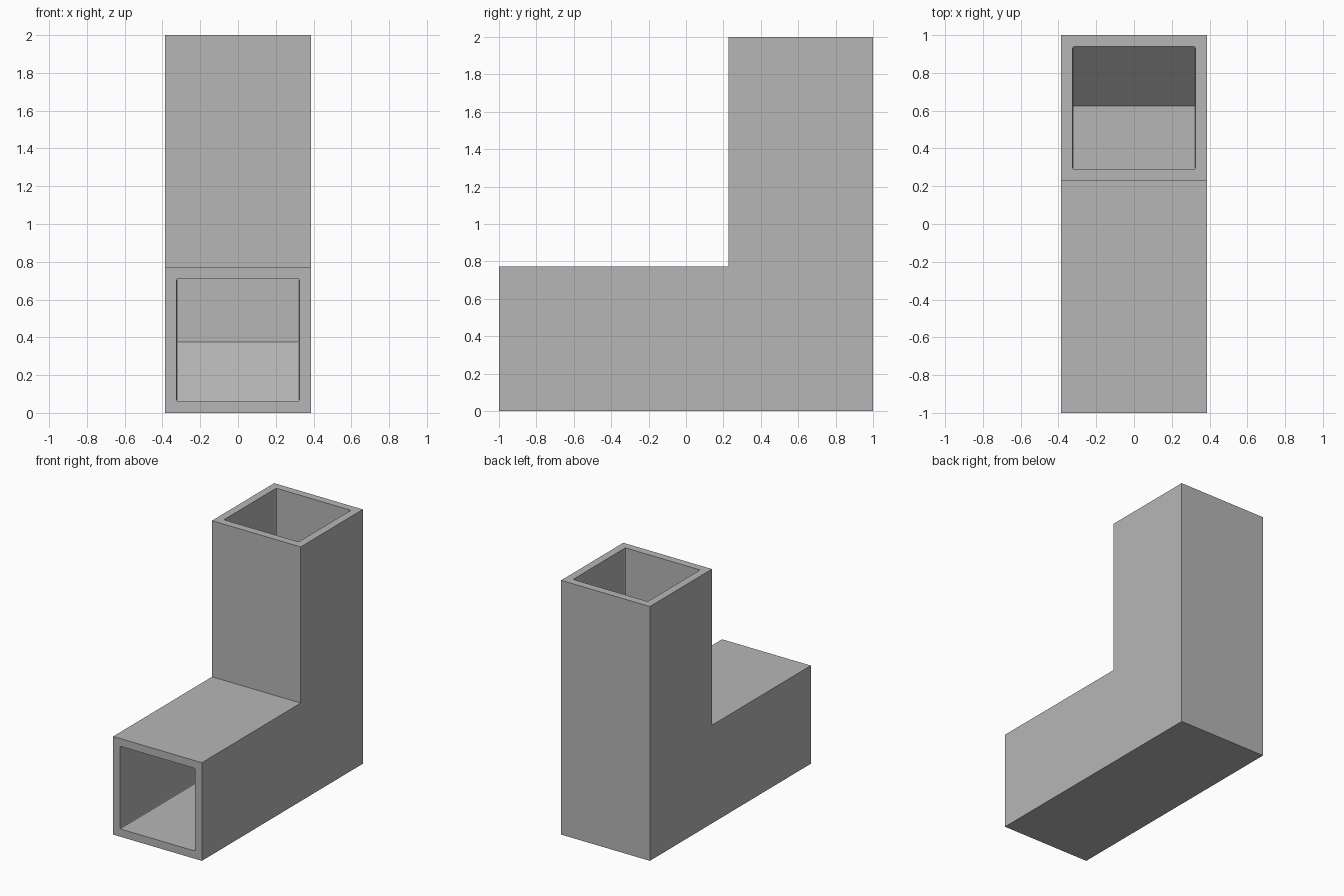
import bpy
import bmesh

cube = bpy.data.objects.get("Cube")
if cube:
    bpy.data.objects.remove(cube, do_unlink=True)

SIZE = 0.772      # outer side of the square duct
WALL = 0.061      # wall thickness
CHAMFER = 0.314   # slope inside the bend
EXTRA = 0.1       # bore overshoot past the open ends

grey = bpy.data.materials.new("plain grey")
grey.use_nodes = True
colour = (0.47, 0.47, 0.47, 1)
grey.diffuse_color = colour
grey.node_tree.nodes["Principled BSDF"].inputs["Base Color"].default_value = colour


def extrude_profile(name, points, half_width, round_radius=0):
    """Extrude a side profile of (y, z) points symmetrically along x."""
    bm = bmesh.new()
    face = bm.faces.new([bm.verts.new((-half_width, y, z)) for y, z in points])
    result = bmesh.ops.extrude_face_region(bm, geom=[face])
    moved = [v for v in result["geom"] if isinstance(v, bmesh.types.BMVert)]
    bmesh.ops.translate(bm, verts=moved, vec=(2 * half_width, 0, 0))
    bmesh.ops.recalc_face_normals(bm, faces=bm.faces)
    if round_radius:
        # Soften only the edges that run along the bore
        sides = [e for e in bm.edges if e.verts[0].co.x * e.verts[1].co.x > 0]
        bmesh.ops.bevel(bm, geom=sides, offset=round_radius, segments=2,
                        profile=0.5, affect='EDGES')
    mesh = bpy.data.meshes.new(name)
    bm.to_mesh(mesh)
    bm.free()
    mesh.materials.append(grey)
    obj = bpy.data.objects.new(name, mesh)
    bpy.context.collection.objects.link(obj)
    return obj


# Outer elbow body
elbow = extrude_profile("elbow_duct", [
    (-1, 0), (1, 0), (1, 2), (1 - SIZE, 2), (1 - SIZE, SIZE), (-1, SIZE),
], SIZE / 2)

# Bore through both legs, with a sloped outer corner
far, low = 1 - WALL, WALL
near, high = 1 - SIZE + WALL, SIZE - WALL
front, top = -1 - EXTRA, 2 + EXTRA
bore = extrude_profile("bore_cutter", [
    (front, low), (far - CHAMFER, low), (far, low + CHAMFER), (far, top),
    (near, top), (near, high), (front, high),
], SIZE / 2 - WALL, 0.008)
bore.hide_render = True
bore.hide_viewport = True
bore.display_type = 'WIRE'

# Hollow the body
cut = elbow.modifiers.new("hollow", 'BOOLEAN')
cut.operation = 'DIFFERENCE'
cut.solver = 'EXACT'
cut.object = bore
